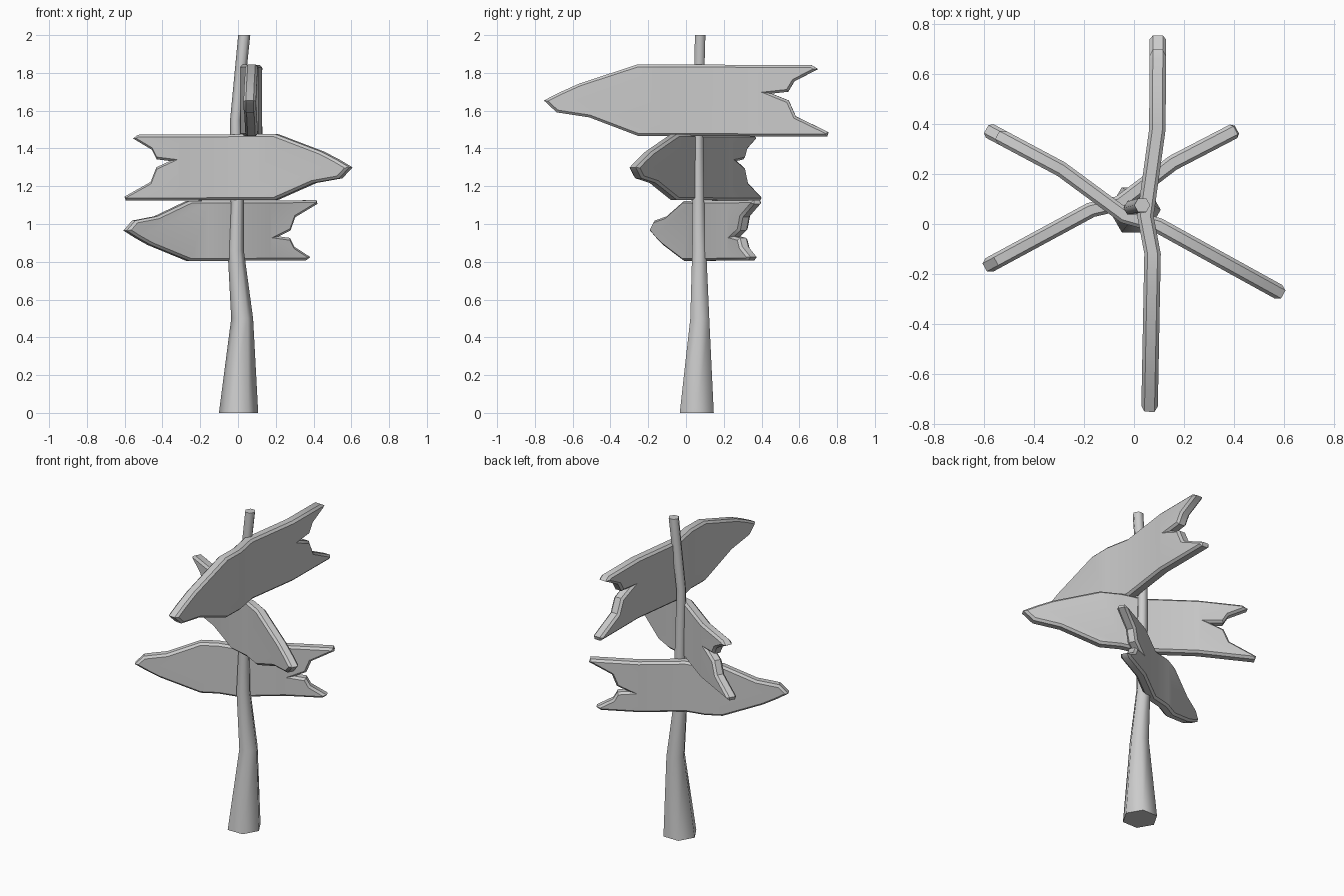
import bpy, bmesh, math
from mathutils import Vector

if "Cube" in bpy.data.objects:
    bpy.data.objects.remove(bpy.data.objects["Cube"])


def finish(bm, name, angle):
    bmesh.ops.recalc_face_normals(bm, faces=bm.faces)
    me = bpy.data.meshes.new(name)
    bm.to_mesh(me)
    bm.free()
    ob = bpy.data.objects.new(name, me)
    bpy.context.collection.objects.link(ob)
    bpy.ops.object.select_all(action='DESELECT')
    ob.select_set(True)
    bpy.context.view_layer.objects.active = ob
    bpy.ops.object.shade_smooth_by_angle(angle=math.radians(angle))
    return ob


# Crooked six-sided pole: x, y, z, radius of each ring
rings = [(0.003, 0.057, 0.0, 0.104), (0.022, 0.073, 0.5, 0.058),
         (-0.012, 0.07, 0.86, 0.043), (-0.004, 0.066, 1.12, 0.035),
         (-0.012, 0.064, 1.55, 0.03), (0.033, 0.075, 2.0, 0.032)]
bm = bmesh.new()
loops = []
for x, y, z, r in rings:
    loops.append([bm.verts.new((x + r * math.cos(i * math.pi / 3),
                                y + r * math.sin(i * math.pi / 3), z)) for i in range(6)])
for a, b in zip(loops, loops[1:]):
    for i in range(6):
        j = (i + 1) % 6
        bm.faces.new((a[i], a[j], b[j], b[i]))
bm.faces.new(loops[0][::-1])
bm.faces.new(loops[-1])
finish(bm, "pole", 65)

# Arrow board outline: fraction of length from the tip, fraction of height from the middle
outline = [(0, 0.0), (0.06, 0.12), (0.125, 0.235), (0.33, 0.5), (0.94, 0.49), (0.963, 0.435),
           (0.88, 0.265), (0.858, 0.12), (0.80, 0.095), (0.86, 0.0), (0.885, -0.22),
           (1.0, -0.44), (0.995, -0.5), (0.33, -0.49), (0.16, -0.235), (0.045, -0.165)]
# Sideways bow along the length: fraction, offset
bow = [(0, 0), (0.42, 0.002), (0.52, 0.034), (0.75, -0.006), (1, 0)]


def bow_at(t):
    for (t0, o0), (t1, o1) in zip(bow, bow[1:]):
        if t <= t1:
            return o0 + (o1 - o0) * max(0, t - t0) / (t1 - t0)
    return 0


def arrow_board(name, tip, tail, z_mid, height, flip, thick=0.062):
    tip, tail = Vector(tip), Vector(tail)
    length = (tail - tip).length
    d = (tail - tip) / length
    left = Vector((-d.y, d.x))
    bm = bmesh.new()
    face = bm.faces.new([bm.verts.new((u * length, -thick / 2, v * height)) for u, v in outline])
    ext = bmesh.ops.extrude_face_region(bm, geom=[face], use_keep_orig=True)
    for v in ext["geom"]:
        if isinstance(v, bmesh.types.BMVert):
            v.co.y += thick
    bmesh.ops.recalc_face_normals(bm, faces=bm.faces)
    # Chamfer both rims
    rims = [e for e in bm.edges if abs(e.verts[0].co.y - e.verts[1].co.y) < 1e-5]
    bmesh.ops.bevel(bm, geom=rims, offset=0.013, segments=1, affect='EDGES', clamp_overlap=True)
    # Cut and bow the plank
    for t, _ in bow[1:-1]:
        bmesh.ops.bisect_plane(bm, geom=bm.verts[:] + bm.edges[:] + bm.faces[:],
                               plane_co=(t * length, 0, 0), plane_no=(1, 0, 0))
    s = -1 if flip else 1
    for v in bm.verts:
        u, w, h = v.co
        p = tip + d * u + left * (s * (w + bow_at(u / length)))
        v.co = (p.x, p.y, z_mid + s * h)
    finish(bm, name, 35)


arrow_board("top_arrow_board", (0.062, -0.752), (0.096, 0.755), 1.654, 0.382, False, 0.066)
arrow_board("middle_arrow_board", (0.598, -0.282), (-0.592, 0.38), 1.30, 0.352, False)
arrow_board("bottom_arrow_board", (-0.598, -0.174), (0.412, 0.378), 0.965, 0.322, True)
